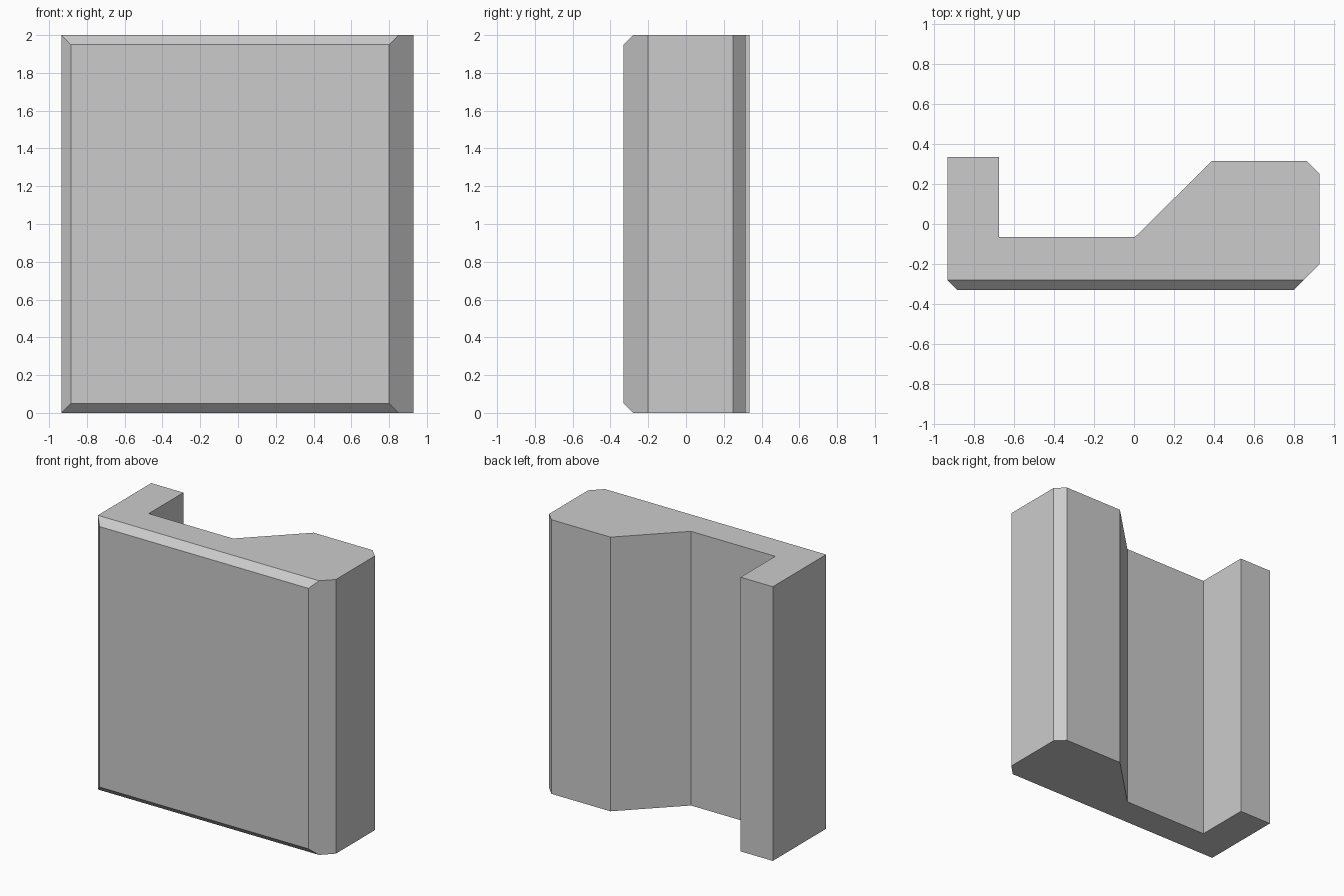
import bpy
import bmesh
from mathutils import Vector

cube = bpy.data.objects.get("Cube")
if cube:
    bpy.data.objects.remove(cube, do_unlink=True)

HEIGHT = 2.0
CHAMFER = 0.05
FRONT = -0.33

# Single grey finish
grey = bpy.data.materials.new("light_grey")
grey.use_nodes = True
grey.diffuse_color = (0.6, 0.6, 0.6, 1)
grey.node_tree.nodes["Principled BSDF"].inputs["Base Color"].default_value = (0.6, 0.6, 0.6, 1)

# Plan outline of the rail, counter-clockwise from the front left corner
outline = [
    (-0.885, FRONT), (0.80, FRONT), (0.93, -0.20), (0.93, 0.25),
    (0.865, 0.315), (0.39, 0.315), (0.005, -0.065), (-0.675, -0.065),
    (-0.675, 0.335), (-0.935, 0.335), (-0.935, FRONT + CHAMFER),
]

# Extrude the outline upwards
bm = bmesh.new()
base = bm.faces.new([bm.verts.new((x, y, 0)) for x, y in outline])
result = bmesh.ops.extrude_face_region(bm, geom=[base], use_keep_orig=True)
top_verts = [g for g in result["geom"] if isinstance(g, bmesh.types.BMVert)]
bmesh.ops.translate(bm, verts=top_verts, vec=(0, 0, HEIGHT))

# Slice a chamfer along the front top and front bottom edges
for z, direction in ((HEIGHT - CHAMFER, 1), (CHAMFER, -1)):
    cut = bmesh.ops.bisect_plane(
        bm, geom=bm.verts[:] + bm.edges[:] + bm.faces[:], dist=0.0001,
        plane_co=Vector((0, FRONT, z)), plane_no=Vector((0, -1, direction)),
        clear_outer=True)
    rim = [g for g in cut["geom_cut"] if isinstance(g, bmesh.types.BMEdge)]
    bmesh.ops.holes_fill(bm, edges=rim, sides=0)

bmesh.ops.recalc_face_normals(bm, faces=bm.faces[:])
mesh = bpy.data.meshes.new("profile_block")
bm.to_mesh(mesh)
bm.free()
mesh.materials.append(grey)
block = bpy.data.objects.new("profile_block", mesh)
bpy.context.collection.objects.link(block)
